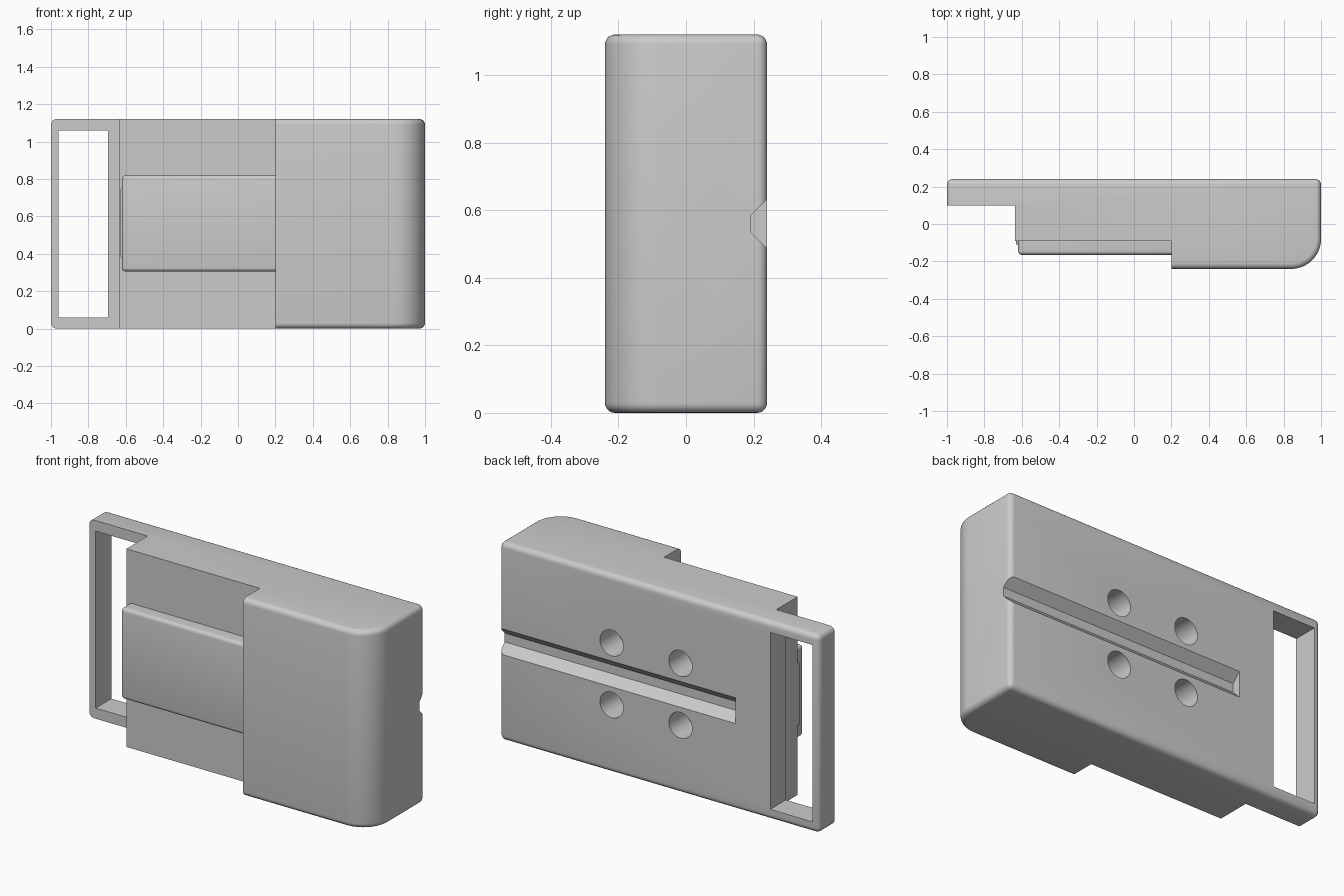
import bpy, bmesh
from math import radians
from mathutils import Matrix

H = 1.12      # overall height
BACK = 0.24   # back plane
MID = H / 2

if "Cube" in bpy.data.objects:
    bpy.data.objects.remove(bpy.data.objects["Cube"], do_unlink=True)

grey = bpy.data.materials.new("plain_grey")
grey.use_nodes = True
colour = (0.6, 0.6, 0.6, 1)
grey.diffuse_color = colour
grey.node_tree.nodes["Principled BSDF"].inputs["Base Color"].default_value = colour


def add_object(name, bm):
    bmesh.ops.recalc_face_normals(bm, faces=bm.faces)
    mesh = bpy.data.meshes.new(name)
    bm.to_mesh(mesh)
    bm.free()
    mesh.materials.append(grey)
    obj = bpy.data.objects.new(name, mesh)
    bpy.context.collection.objects.link(obj)
    return obj


def prism(points, offset):
    """Extrude a closed 3D outline along an offset."""
    bm = bmesh.new()
    face = bm.faces.new([bm.verts.new(p) for p in points])
    new = bmesh.ops.extrude_face_region(bm, geom=[face])["geom"]
    verts = [g for g in new if isinstance(g, bmesh.types.BMVert)]
    bmesh.ops.translate(bm, verts=verts, vec=offset)
    bmesh.ops.recalc_face_normals(bm, faces=bm.faces)
    return bm


def box(x0, x1, y0, y1, z0, z1):
    return prism([(x0, y0, z0), (x1, y0, z0), (x1, y1, z0), (x0, y1, z0)], (0, 0, z1 - z0))


def round_edges(bm, rule, radius, segments):
    edges = [e for e in bm.edges if rule(*[v.co for v in e.verts])]
    bmesh.ops.bevel(bm, geom=edges, offset=radius, segments=segments,
                    profile=0.5, affect='EDGES', clamp_overlap=True)


def activate(obj):
    bpy.ops.object.select_all(action='DESELECT')
    obj.select_set(True)
    bpy.context.view_layer.objects.active = obj


def cut(target, bm):
    cutter = add_object("cutter", bm)
    cutter.hide_render = True
    mod = target.modifiers.new("cut", 'BOOLEAN')
    mod.operation = 'DIFFERENCE'
    mod.solver = 'EXACT'
    mod.object = cutter
    activate(target)
    bpy.ops.object.modifier_apply(modifier=mod.name)
    bpy.data.objects.remove(cutter, do_unlink=True)


def smooth(obj):
    activate(obj)
    bpy.ops.object.shade_smooth_by_angle(angle=radians(30))


# Stepped housing: thin frame, middle step and thick end block
outline = [(-1, BACK), (-1, 0.10), (-0.635, 0.10), (-0.635, -0.09),
           (0.2, -0.09), (0.2, -BACK), (1, -BACK), (1, BACK)]
bm = prism([(x, y, 0) for x, y in outline], (0, 0, H))
round_edges(bm, lambda a, b: min(a.x, b.x) > 0.99 and max(a.y, b.y) < -0.2, 0.16, 16)


def outer_edge(a, b):
    if abs(a.z - b.z) > 0.5:
        return a.y > BACK - 0.01
    mx, my = (a.x + b.x) / 2, (a.y + b.y) / 2
    rim = mx < -0.99 or my > BACK - 0.01
    block = mx > 0.21 and my != -0.09
    return rim or block


round_edges(bm, outer_edge, 0.03, 5)
housing = add_object("housing", bm)

# Strap window in the thin frame
cut(housing, box(-0.96, -0.695, -0.05, 0.4, 0.06, H - 0.06))

# Tapered groove along the back, open at one end
groove = [(-0.477, BACK - 0.048, MID - 0.025), (-0.477, BACK - 0.048, MID + 0.025),
          (-0.477, BACK + 0.022, MID + 0.095), (-0.477, BACK + 0.022, MID - 0.095)]
cut(housing, prism(groove, (1.6, 0, 0)))

# Four stepped screw holes
for x in (0.297, -0.134):
    for z in (MID - 0.175, MID + 0.175):
        for radius, depth in ((0.073, 0.16), (0.05, 0.27)):
            bm = bmesh.new()
            place = Matrix.Translation((x, BACK, z)) @ Matrix.Rotation(radians(90), 4, 'X')
            bmesh.ops.create_cone(bm, cap_ends=True, segments=32, radius1=radius,
                                  radius2=radius, depth=2 * depth, matrix=place)
            cut(housing, bm)
smooth(housing)

# Raised sliding plate on the middle step
bm = box(-0.62, 0.22, -0.165, -0.08, 0.305, 0.82)
round_edges(bm, lambda a, b: max(a.x, b.x) < 0.2 and not (a.y > -0.1 and b.y > -0.1)
            or (a.y < -0.1 and b.y < -0.1 and abs(a.x - b.x) > 0.5), 0.02, 4)
smooth(add_object("sliding_plate", bm))

# Small tapered lip on the free end of the plate
lip = [(-0.61, -0.11, 0.36), (-0.632, -0.11, 0.39), (-0.632, -0.11, 0.74), (-0.61, -0.11, 0.77)]
add_object("plate_lip", prism(lip, (0, 0.03, 0)))
